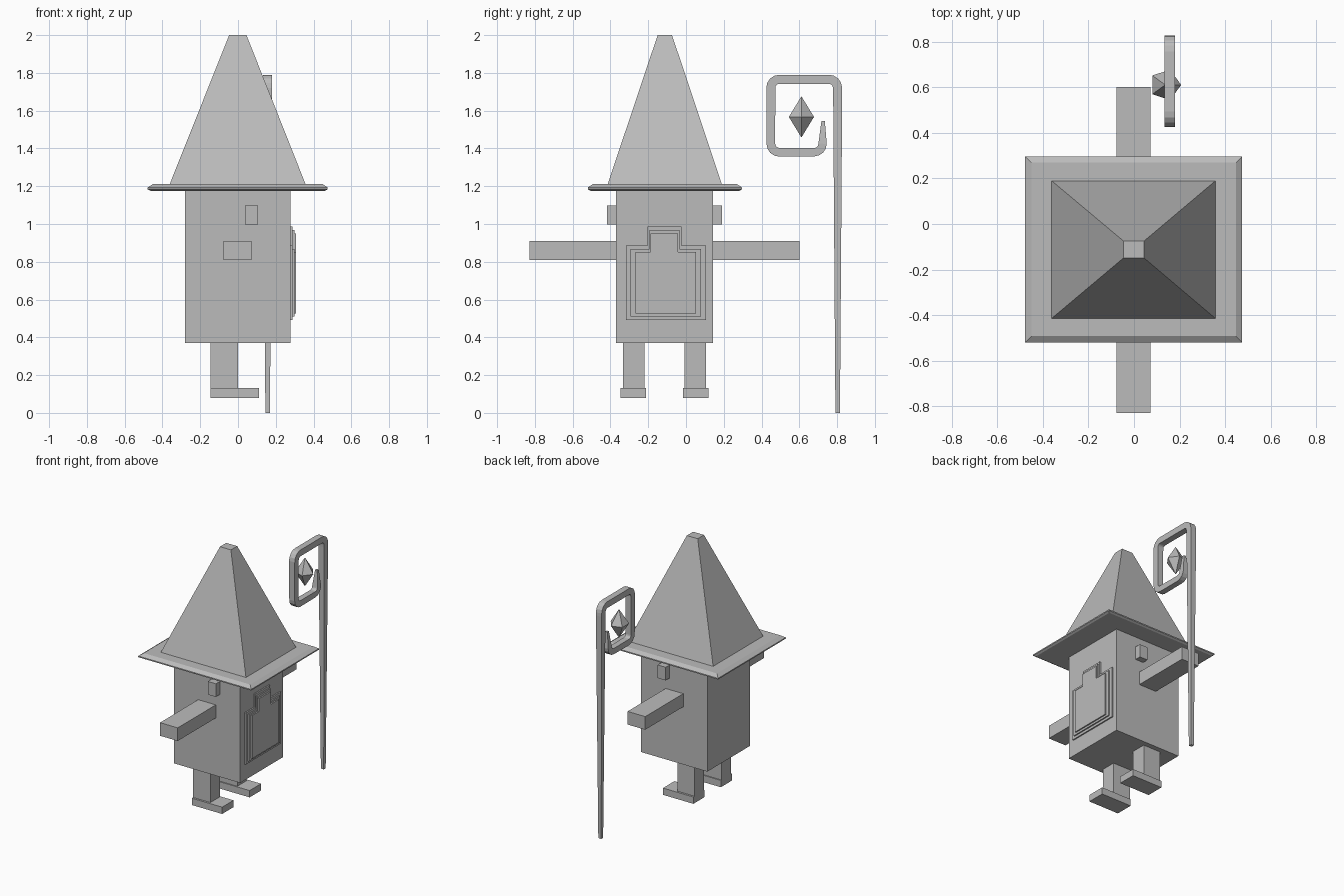
import bpy, bmesh, math
from mathutils import Vector

cube = bpy.data.objects.get("Cube")
if cube:
    bpy.data.objects.remove(cube, do_unlink=True)

grey = bpy.data.materials.new("plain_grey")
grey.use_nodes = True
colour = (0.5, 0.5, 0.5, 1)
grey.diffuse_color = colour
grey.node_tree.nodes["Principled BSDF"].inputs["Base Color"].default_value = colour


def loft(name, rings):
    """Closed solid through rings of matching points, capped at both ends."""
    bm = bmesh.new()
    loops = [[bm.verts.new(p) for p in ring] for ring in rings]
    n = len(loops[0])
    for a, b in zip(loops, loops[1:]):
        for i in range(n):
            j = (i + 1) % n
            bm.faces.new((a[i], a[j], b[j], b[i]))
    bm.faces.new(loops[0])
    bm.faces.new(loops[-1])
    bmesh.ops.recalc_face_normals(bm, faces=bm.faces)
    mesh = bpy.data.meshes.new(name)
    bm.to_mesh(mesh)
    bm.free()
    mesh.materials.append(grey)
    obj = bpy.data.objects.new(name, mesh)
    bpy.context.collection.objects.link(obj)
    return obj


def rect(x0, x1, y0, y1, z, inset=0):
    x0, x1, y0, y1 = x0 + inset, x1 - inset, y0 + inset, y1 - inset
    return [(x0, y0, z), (x1, y0, z), (x1, y1, z), (x0, y1, z)]


def box(name, x0, x1, y0, y1, z0, z1):
    return loft(name, [rect(x0, x1, y0, y1, z0), rect(x0, x1, y0, y1, z1)])


# Body
box("body", -0.28, 0.278, -0.37, 0.143, 0.37, 1.185)

# Hat: bevelled brim and tapered crown
brim = (-0.478, 0.475, -0.52, 0.297)
loft("hat_brim", [rect(*brim, z, inset) for z, inset in
                  ((1.176, 0.014), (1.184, 0), (1.193, 0), (1.212, 0.028))])
loft("hat_crown", [rect(-0.362, 0.358, -0.415, 0.19, 1.21),
                   rect(-0.047, 0.045, -0.15, -0.074, 2.0)])

# Limbs and ears, mirrored about the middle of the body
MID = -0.114
for side, s in (("left", 1), ("right", -1)):
    def pair(part, x0, x1, d0, d1, z0, z1):
        ys = sorted((MID + s * d0, MID + s * d1))
        box(f"{side}_{part}", x0, x1, *ys, z0, z1)
    pair("arm", -0.077, 0.072, 0.25, 0.715, 0.81, 0.91)
    pair("ear", 0.038, 0.106, 0.25, 0.304, 0.998, 1.098)
    pair("leg", -0.146, 0.0, 0.105, 0.219, 0.13, 0.375)
    pair("foot", -0.146, 0.11, 0.097, 0.234, 0.08, 0.132)

# Stepped chest panel with a raised tab
for i, (y0, y1, z0, z1, t0, t1, z2) in enumerate((
        (-0.317, 0.106, 0.492, 0.886, -0.204, -0.025, 0.987),
        (-0.294, 0.080, 0.510, 0.867, -0.194, -0.035, 0.968),
        (-0.267, 0.053, 0.525, 0.853, -0.188, -0.043, 0.950))):
    outline = [(y0, z0), (y1, z0), (y1, z1), (t1, z1),
               (t1, z2), (t0, z2), (t0, z1), (y0, z1)]
    x = 0.288 + i * 0.01
    loft(f"chest_panel_{i + 1}", [[(h, y, z) for y, z in outline]
                                  for h in (0.27, x)])

# Staff: tapered square bar swept along a squared crook
STAFF_X = 0.157
path = [((0.803, 0.0), 0.012), ((0.803, 1.70), 0.024)]


def corner(cy, cz, start, half, r=0.045):
    for k in range(5):
        a = math.radians(start + k * 22.5)
        path.append(((cy + r * math.cos(a), cz + r * math.sin(a)), half))


corner(0.757, 1.721, 0, 0.024)
corner(0.494, 1.721, 90, 0.024)
corner(0.494, 1.425, 180, 0.023)
corner(0.678, 1.425, 270, 0.022)
path.append(((0.726, 1.545), 0.009))

points = [Vector(p) for p, _ in path]
rings = []
for i, (p, (_, half)) in enumerate(zip(points, path)):
    d = (points[min(i + 1, len(points) - 1)] - points[max(i - 1, 0)]).normalized()
    if i == len(points) - 1:
        d = Vector((0, 1))
    n = Vector((-d.y, d.x)) * half
    a, b = p + n, p - n
    rings.append([(STAFF_X - half, a.x, a.y), (STAFF_X + half, a.x, a.y),
                  (STAFF_X + half, b.x, b.y), (STAFF_X - half, b.x, b.y)])
loft("staff", rings)

# Five-sided crystal floating in the crook
bm = bmesh.new()
girdle = [bm.verts.new((0.137 + 0.07 * math.cos(math.tau * k / 5),
                        0.611 + 0.07 * math.sin(math.tau * k / 5), 1.567))
          for k in range(5)]
for tip_z in (1.676, 1.458):
    tip = bm.verts.new((0.137, 0.611, tip_z))
    for k in range(5):
        bm.faces.new((girdle[k], girdle[(k + 1) % 5], tip))
bmesh.ops.recalc_face_normals(bm, faces=bm.faces)
mesh = bpy.data.meshes.new("crystal")
bm.to_mesh(mesh)
bm.free()
mesh.materials.append(grey)
bpy.context.collection.objects.link(bpy.data.objects.new("crystal", mesh))
